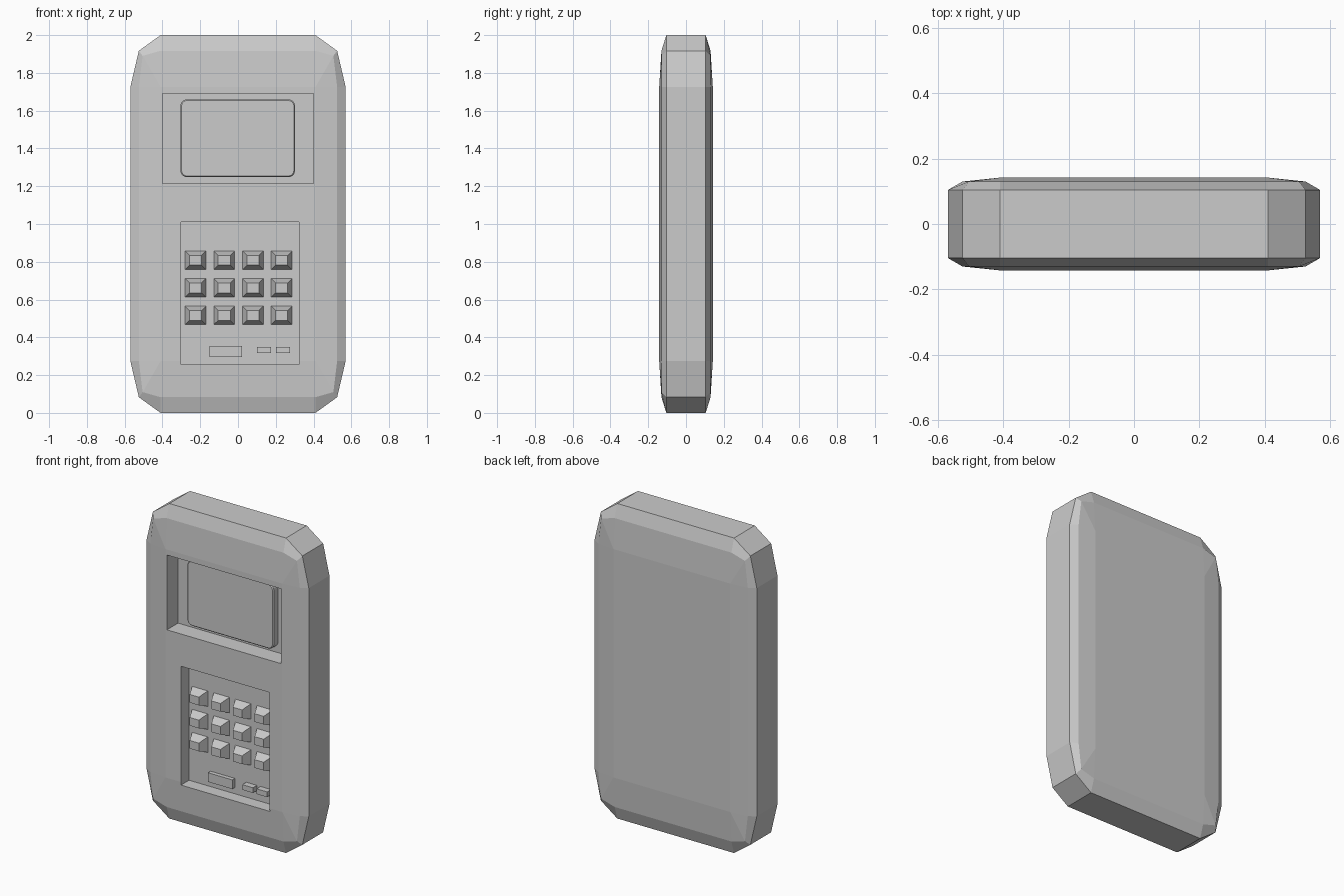
import bpy
import bmesh

if "Cube" in bpy.data.objects:
    bpy.data.objects.remove(bpy.data.objects["Cube"], do_unlink=True)

# One plain grey for every part
grey = bpy.data.materials.new("plain grey")
grey.use_nodes = True
colour = (0.6, 0.6, 0.6, 1)
grey.diffuse_color = colour
grey.node_tree.nodes["Principled BSDF"].inputs["Base Color"].default_value = colour


def finish(bm, name):
    bmesh.ops.recalc_face_normals(bm, faces=bm.faces)
    mesh = bpy.data.meshes.new(name)
    bm.to_mesh(mesh)
    bm.free()
    mesh.materials.append(grey)
    obj = bpy.data.objects.new(name, mesh)
    bpy.context.collection.objects.link(obj)
    return obj


def block_mesh(x0, x1, z0, z1, front, back, inset=0):
    """Box facing -y, its front optionally narrowed by inset."""
    bm = bmesh.new()
    bmesh.ops.create_cube(bm, size=1)
    for v in bm.verts:
        is_front = v.co.y < 0
        d = inset if is_front else 0
        v.co = (x0 + d if v.co.x < 0 else x1 - d,
                front if is_front else back,
                z0 + d if v.co.z < 0 else z1 - d)
    return bm


def block(name, *args):
    return finish(block_mesh(*args), name)


def ring(bm, corner, y):
    """Mirror one corner's (x, height above middle) points to all four corners."""
    quarters = [(1, 1, 1), (-1, 1, -1), (-1, -1, 1), (1, -1, -1)]
    return [bm.verts.new((sx * x, y, 1 + sz * h))
            for sx, sz, step in quarters for x, h in corner[::step]]


# Body: lofted rings from the back face to the front face
rim = [(0.57, 0.725), (0.525, 0.917), (0.41, 1.0)]
chamfer = [(0.525, 0.725), (0.505, 0.89), (0.41, 0.917)]
flat = [(0.41, 0.725)] * 3
bm = bmesh.new()
rings = [ring(bm, c, y) for c, y in (
    (flat, 0.142), (chamfer, 0.13), (rim, 0.104),
    (rim, -0.104), (chamfer, -0.13), (flat, -0.142))]
for a, b in zip(rings, rings[1:]):
    for i in range(len(a)):
        j = (i + 1) % len(a)
        bm.faces.new((a[i], a[j], b[j], b[i]))
for end in (rings[0], rings[-1]):
    bm.faces.new(end[::3])
bmesh.ops.remove_doubles(bm, verts=bm.verts, dist=0.0001)
body = finish(bm, "body")

# Recesses for the screen and the keypad
SCREEN_FLOOR, PAD_FLOOR = -0.03, -0.06
cutters = [block("screen_cutter", -0.4, 0.4, 1.215, 1.69, -0.3, SCREEN_FLOOR),
           block("keypad_cutter", -0.302, 0.322, 0.255, 1.01, -0.3, PAD_FLOOR)]
bpy.context.view_layer.objects.active = body
for cutter in cutters:
    cutter.hide_render = True
    mod = body.modifiers.new("recess", "BOOLEAN")
    mod.operation = "DIFFERENCE"
    mod.solver = "EXACT"
    mod.object = cutter
    bpy.ops.object.modifier_apply(modifier=mod.name)
    bpy.data.objects.remove(cutter, do_unlink=True)

# Screen: rounded corners and a softened front edge
bm = block_mesh(-0.305, 0.302, 1.248, 1.66, -0.077, SCREEN_FLOOR)
corners = [e for e in bm.edges if abs(e.verts[0].co.y - e.verts[1].co.y) > 0.01]
bmesh.ops.bevel(bm, geom=corners, offset=0.035, segments=4, profile=0.5, affect="EDGES")
front_edges = [e for e in bm.edges if all(v.co.y < -0.07 for v in e.verts)]
bmesh.ops.bevel(bm, geom=front_edges, offset=0.006, segments=1, affect="EDGES")
finish(bm, "screen")

# Keys: three rows of four tapered buttons
for row in range(3):
    for col in range(4):
        x = -0.225 + 0.152 * col
        z = 0.808 - 0.146 * row
        block(f"key_{row + 1}_{col + 1}", x - 0.055, x + 0.055,
              z - 0.049, z + 0.049, -0.118, PAD_FLOOR, 0.023)

# Small buttons under the keys
block("wide_button", -0.15, 0.02, 0.295, 0.353, -0.086, PAD_FLOOR)
for side, x in (("right", 0.1), ("left", 0.2)):
    block(f"{side}_small_button", x, x + 0.075, 0.317, 0.35, -0.1, PAD_FLOOR)
